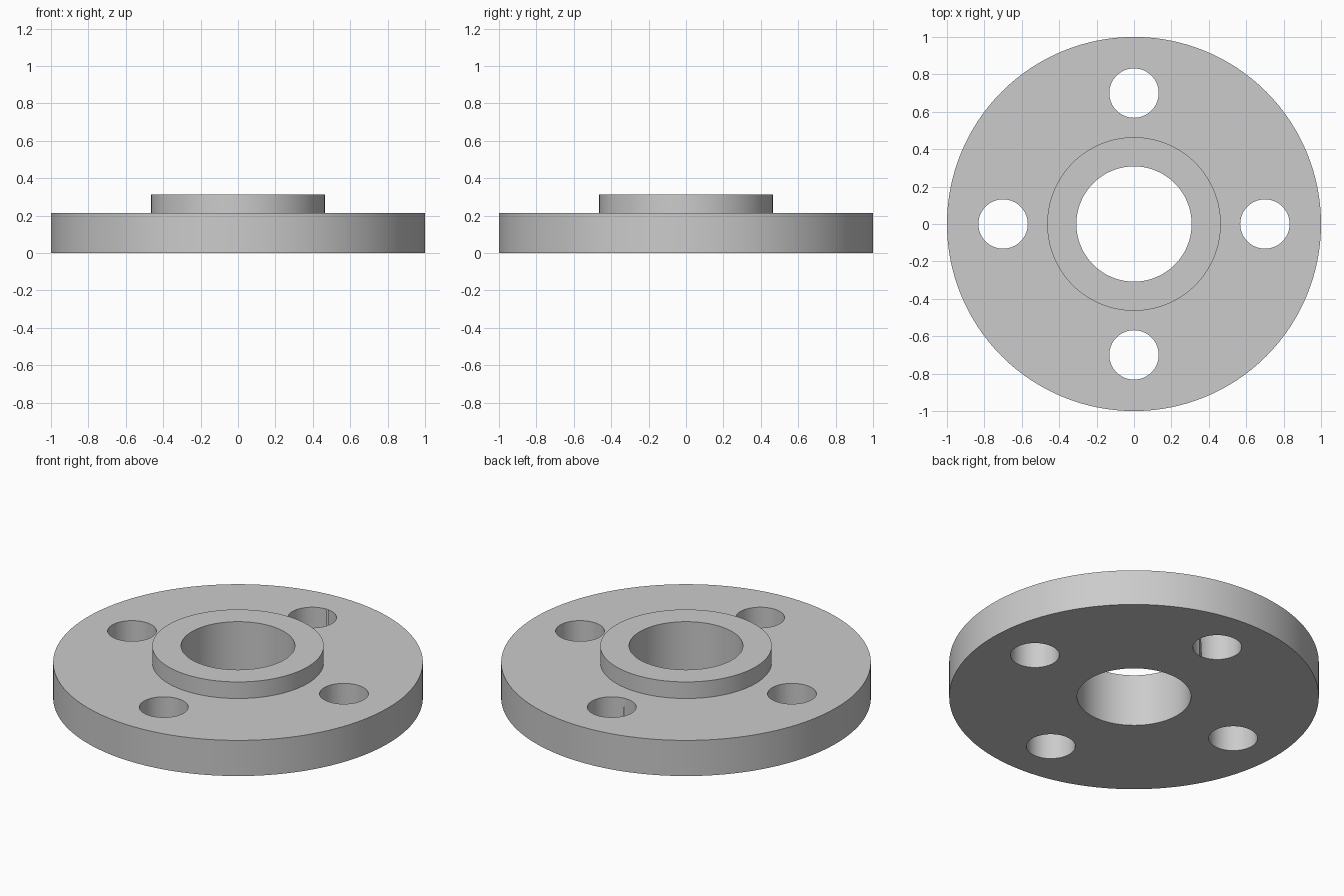
import bpy
import bmesh
from math import cos, sin, radians, tau

SEGMENTS = 128
FLANGE_R, FLANGE_H = 1.0, 0.213
HUB_R, HUB_H = 0.464, 0.312
BORE_R = 0.308
BOLT_CIRCLE, BOLT_R = 0.7, 0.132

cube = bpy.data.objects.get("Cube")
if cube:
    bpy.data.objects.remove(cube, do_unlink=True)

grey = bpy.data.materials.new("light grey metal")
grey.use_nodes = True
colour = (0.6, 0.6, 0.6, 1)
grey.diffuse_color = colour
grey.node_tree.nodes["Principled BSDF"].inputs["Base Color"].default_value = colour


def lathe(name, profile):
    """Revolve a closed (radius, height) profile around z."""
    bm = bmesh.new()
    rings = [[bm.verts.new((r * cos(tau * i / SEGMENTS), r * sin(tau * i / SEGMENTS), z))
              for i in range(SEGMENTS)] for r, z in profile]
    for a, b in zip(rings, rings[1:] + rings[:1]):
        for i in range(SEGMENTS):
            j = (i + 1) % SEGMENTS
            bm.faces.new((a[i], a[j], b[j], b[i]))
    bmesh.ops.recalc_face_normals(bm, faces=bm.faces)
    mesh = bpy.data.meshes.new(name)
    bm.to_mesh(mesh)
    bm.free()
    mesh.materials.append(grey)
    obj = bpy.data.objects.new(name, mesh)
    bpy.context.collection.objects.link(obj)
    return obj


# Flange disc with raised hub and central bore
flange = lathe("pipe_flange", [
    (BORE_R, 0), (FLANGE_R, 0), (FLANGE_R, FLANGE_H),
    (HUB_R, FLANGE_H), (HUB_R, HUB_H), (BORE_R, HUB_H)])

# Four bolt holes
for k in range(4):
    angle = radians(90 * k)
    bpy.ops.mesh.primitive_cylinder_add(
        vertices=64, radius=BOLT_R, depth=1,
        location=(BOLT_CIRCLE * cos(angle), BOLT_CIRCLE * sin(angle), 0))
    cutter = bpy.context.object
    cutter.name = "bolt_hole_cutter"
    cutter.hide_render = True
    cutter.data.materials.append(grey)
    cut = flange.modifiers.new("bolt_hole", "BOOLEAN")
    cut.operation, cut.solver, cut.object = "DIFFERENCE", "EXACT", cutter
    bpy.context.view_layer.objects.active = flange
    bpy.ops.object.modifier_apply(modifier=cut.name)
    bpy.data.objects.remove(cutter, do_unlink=True)

# Smooth walls with crisp rims
bpy.ops.object.select_all(action="DESELECT")
flange.select_set(True)
bpy.context.view_layer.objects.active = flange
bpy.ops.object.shade_smooth_by_angle(angle=radians(30))
